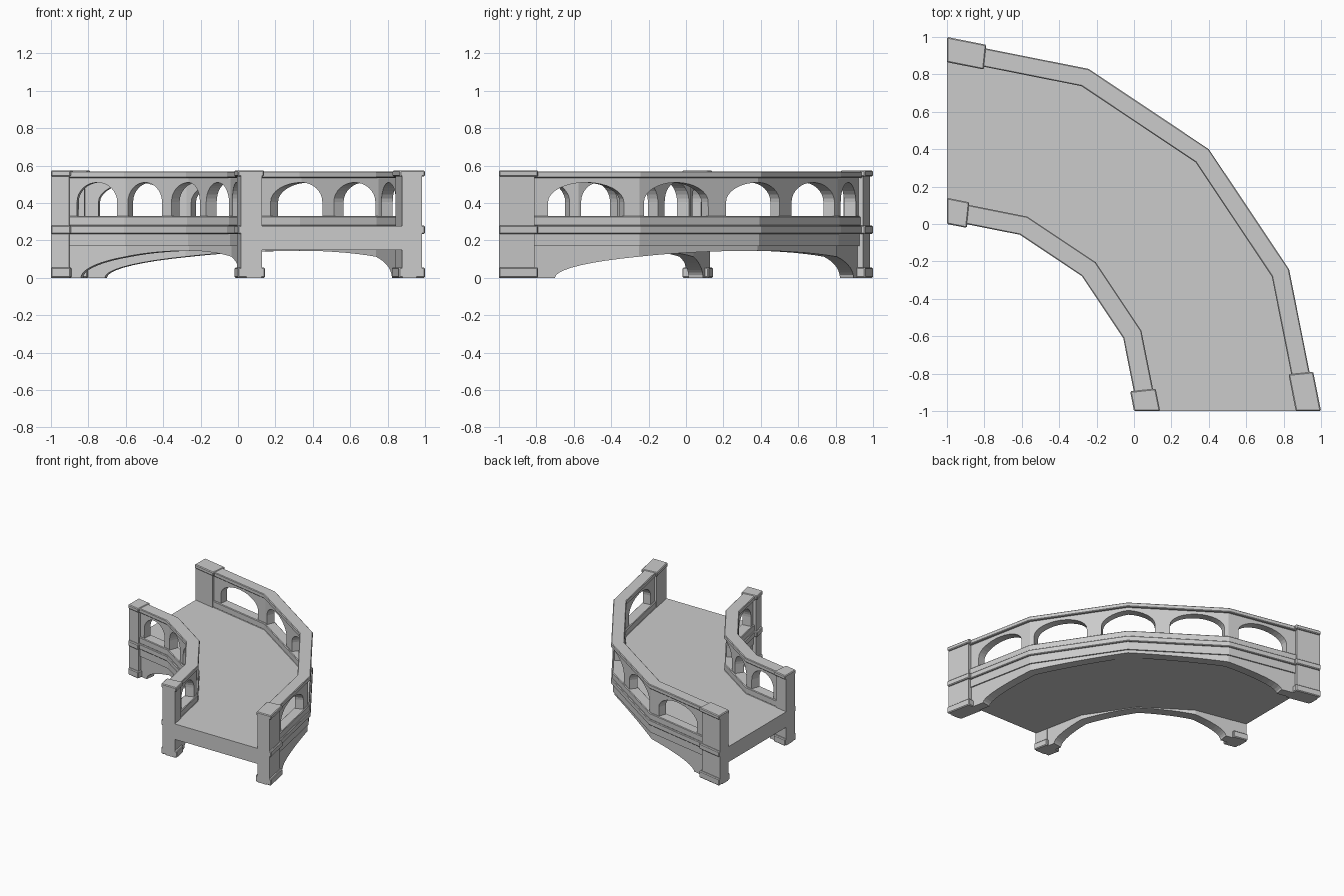
import bpy
import bmesh
from math import sin, cos, pi, sqrt, floor
from mathutils import Vector

if "Cube" in bpy.data.objects:
    bpy.data.objects.remove(bpy.data.objects["Cube"])

stone = bpy.data.materials.new("grey_stone")
stone.use_nodes = True
GREY = (0.6, 0.6, 0.6, 1)
stone.diffuse_color = GREY
stone.node_tree.nodes["Principled BSDF"].inputs["Base Color"].default_value = GREY

SEGMENTS = 4          # straight pieces in the quarter turn
STEP = pi / 2 / SEGMENTS


def place(t, r, z):
    """Point at segment position t along the faceted curve of radius r."""
    k = min(int(floor(t)), SEGMENTS - 1)
    a, b = (Vector((r * cos(i * STEP), r * sin(i * STEP), z)) for i in (k, k + 1))
    return a.lerp(b, t - k) + Vector((-1, -1, 0))


def strip(name, stations, r0, r1, top, bevel=0):
    """Solid following the curve; stations are (t, bottom height) pairs."""
    bm = bmesh.new()
    rings = []
    for t, low in stations:
        corners = ((r0, low), (r1, low), (r1, top), (r0, top))
        rings.append([bm.verts.new(place(t, r, z)) for r, z in corners])
    for a, b in zip(rings, rings[1:]):
        for i in range(4):
            j = (i + 1) % 4
            bm.faces.new((a[i], a[j], b[j], b[i]))
    bm.faces.new(rings[0])
    bm.faces.new(rings[-1])
    bmesh.ops.recalc_face_normals(bm, faces=bm.faces)
    mesh = bpy.data.meshes.new(name)
    bm.to_mesh(mesh)
    bm.free()
    mesh.materials.append(stone)
    obj = bpy.data.objects.new(name, mesh)
    bpy.context.collection.objects.link(obj)
    if bevel:
        mod = obj.modifiers.new("soft_edges", "BEVEL")
        mod.width = bevel
        mod.segments = 1
        mod.limit_method = "ANGLE"
        mod.angle_limit = pi / 4
    return obj


def band(name, r0, r1, low, top, t0=0, t1=SEGMENTS, bevel=0):
    inner = [k for k in range(1, SEGMENTS) if t0 < k < t1]
    return strip(name, [(t, low) for t in (t0, *inner, t1)], r0, r1, top, bevel)


def arch(centre, half, spring, rise, count):
    """Half ellipse sampled evenly by angle, with the curve's corners added."""
    ts = [centre - half * cos(pi * i / count) for i in range(count + 1)]
    ts += [k for k in range(1, SEGMENTS) if abs(k - centre) < half]
    ts = sorted({round(t, 5) for t in ts})
    return [(t, spring + rise * sqrt(max(0, 1 - ((t - centre) / half) ** 2))) for t in ts]


# Outline of the pierced railing: five arched openings between piers
SILL, SPRING, OPEN_HALF = 0.33, 0.405, 0.27
railing = [(0.1, SILL)]
for n in range(5):
    c = 2 + (n - 2) * 0.69
    curve = arch(c, OPEN_HALF, SPRING, 0.105, 16)
    railing += [(c - OPEN_HALF - 0.0005, SILL)] + curve + [(c + OPEN_HALF + 0.0005, SILL)]
railing += [(k, SILL) for k in (1, 3)] + [(3.9, SILL)]
railing.sort()

# Outline of the side wall: one wide low arch
side_arch = [(0, 0)] + arch(2, 1.6, 0, 0.145, 32) + [(4, 0)]

# Deck, with a seam along its centre line
band("deck_inner_half", 1.05, 1.5, 0.15, 0.277)
band("deck_outer_half", 1.5, 1.95, 0.15, 0.277)

# Both sides: (name, face towards the deck, exposed face, outward sign)
for side, near, far, s in (("outer", 1.88, 1.98, 1), ("inner", 1.125, 1.02, -1)):

    def span(inset_near, inset_far):
        return sorted((near + s * inset_near, far - s * inset_far))

    # Wall below the deck and its stepped mouldings
    strip(side + "_arched_wall", side_arch, *span(0, 0.025), 0.175)
    band(side + "_lower_moulding", *span(0, 0.015), 0.17, 0.24)
    band(side + "_string_course", *span(0, 0), 0.235, 0.28, bevel=0.005)

    # Pierced railing with plinth and handrail
    band(side + "_railing_plinth", *span(0.003, 0.01), 0.277, SILL, bevel=0.005)
    strip(side + "_pierced_railing", railing, *span(0.015, 0.02), 0.54)
    band(side + "_handrail", *span(0, 0), 0.535, 0.57, bevel=0.005)

    # End posts
    for end in ("first", "last"):

        def block(part, length, grow_near, grow_far, low, top, bevel):
            t0, t1 = (0, length) if end == "first" else (SEGMENTS - length, SEGMENTS)
            band(f"{side}_{end}_post_{part}", *span(-grow_near, -grow_far),
                 low, top, t0, t1, bevel)

        block("shaft", 0.25, 0.002, 0.005, 0.02, 0.56, 0)
        block("base", 0.275, 0.02, 0.02, 0, 0.055, 0.006)
        block("collar", 0.275, 0.002, 0.02, 0.235, 0.28, 0.006)
        block("cap", 0.275, 0.015, 0.02, 0.542, 0.575, 0.006)
